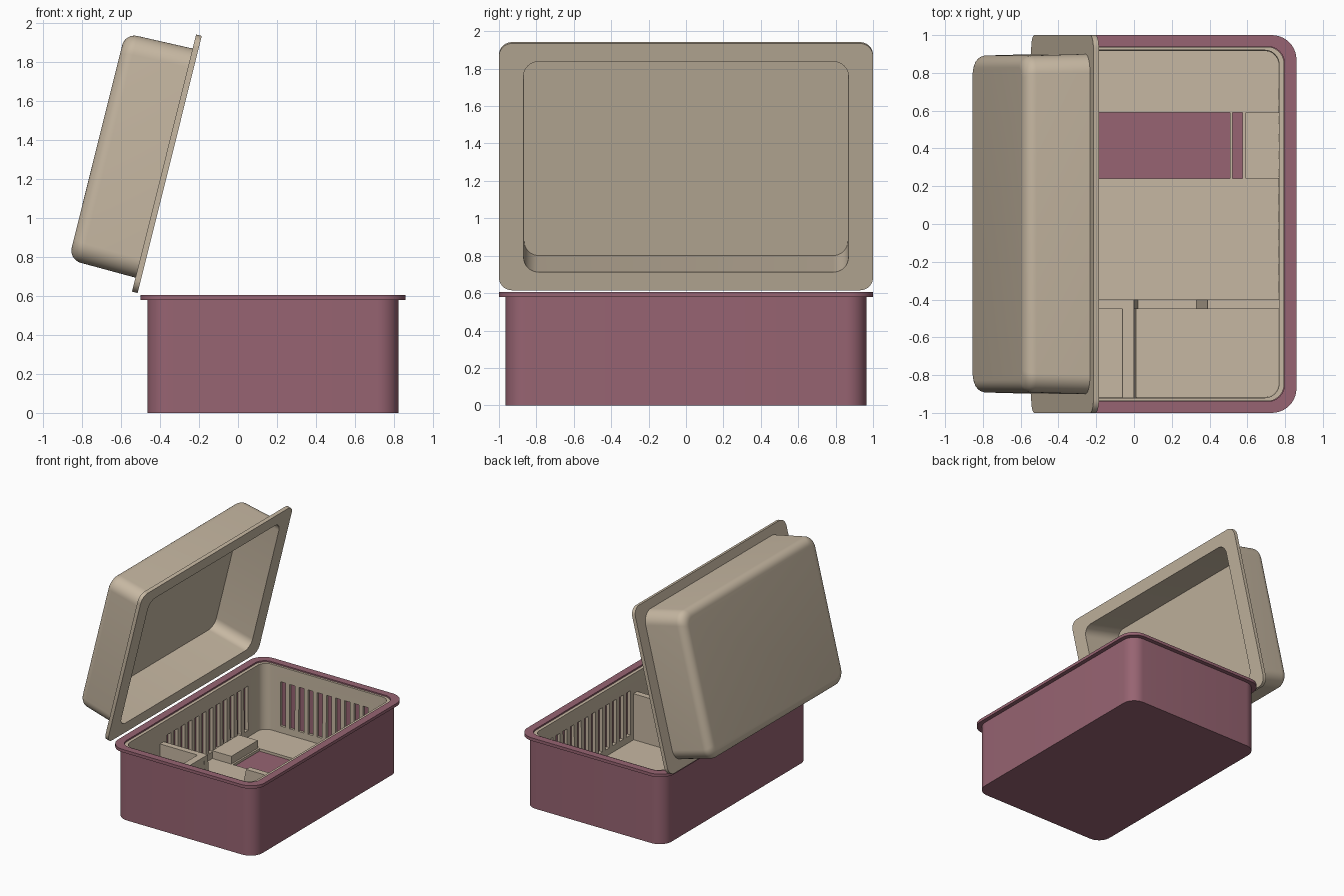
import bpy, bmesh, math
from mathutils import Matrix

if "Cube" in bpy.data.objects:
    bpy.data.objects.remove(bpy.data.objects["Cube"])


def material(name, rgb):
    m = bpy.data.materials.new(name)
    m.diffuse_color = (*rgb, 1)
    m.use_nodes = True
    m.node_tree.nodes["Principled BSDF"].inputs["Base Color"].default_value = m.diffuse_color
    return m


MAROON = material("dusty maroon", (0.31, 0.127, 0.168))
BEIGE = material("warm beige", (0.565, 0.475, 0.36))
CX = 0.18  # tub centre in x


def finish(name, bm, mat, smooth=True):
    bmesh.ops.recalc_face_normals(bm, faces=bm.faces)
    me = bpy.data.meshes.new(name)
    bm.to_mesh(me)
    bm.free()
    me.materials.append(mat)
    ob = bpy.data.objects.new(name, me)
    bpy.context.collection.objects.link(ob)
    if smooth:
        shade(ob)
    return ob


def shade(ob):
    bpy.ops.object.select_all(action='DESELECT')
    ob.select_set(True)
    bpy.context.view_layer.objects.active = ob
    bpy.ops.object.shade_smooth_by_angle(angle=math.radians(35))


def rounded(hx, hy, r, z, cx, seg=10):
    pts = []
    for k, (sx, sy) in enumerate([(1, 1), (-1, 1), (-1, -1), (1, -1)]):
        for i in range(seg + 1):
            a = math.pi / 2 * (k + i / seg)
            pts.append((cx + sx * (hx - r) + r * math.cos(a),
                        sy * (hy - r) + r * math.sin(a), z))
    return pts


def loft(name, rings, mat, cx):
    """Skin a chain of rounded rectangles and cap both ends."""
    bm = bmesh.new()
    loops = [[bm.verts.new(p) for p in rounded(*r, cx)] for r in rings]
    n = len(loops[0])
    for a, b in zip(loops, loops[1:]):
        for i in range(n):
            j = (i + 1) % n
            bm.faces.new((a[i], a[j], b[j], b[i]))
    bm.faces.new(loops[0])
    bm.faces.new(loops[-1])
    return finish(name, bm, mat)


def add_box(bm, x0, x1, y0, y1, z0, z1):
    m = Matrix.Translation(((x0 + x1) / 2, (y0 + y1) / 2, (z0 + z1) / 2)) @ \
        Matrix.Diagonal((x1 - x0, y1 - y0, z1 - z0, 1))
    bmesh.ops.create_cube(bm, size=1, matrix=m)


def box(name, mat, *dims):
    bm = bmesh.new()
    add_box(bm, *dims)
    return finish(name, bm, mat, False)


def prism_y(name, profile, y0, y1, mat):
    bm = bmesh.new()
    f = bm.faces.new([bm.verts.new((x, y0, z)) for x, z in profile])
    ext = bmesh.ops.extrude_face_region(bm, geom=[f])
    vs = [v for v in ext["geom"] if isinstance(v, bmesh.types.BMVert)]
    bmesh.ops.translate(bm, verts=vs, vec=(0, y1 - y0, 0))
    return finish(name, bm, mat, False)


# Outer tub with flanged rim
loft("outer_tub", [(.645, .965, .11, 0), (.645, .965, .11, .58),
                   (.68, 1, .13, .58), (.68, 1, .13, .605),
                   (.617, .94, .09, .605), (.617, .94, .09, .02)], MAROON, CX)

# Inner liner, a thin tray inside the tub
liner = loft("inner_liner", [(.614, .938, .088, .024), (.614, .938, .088, .595),
                             (.588, .92, .075, .595), (.585, .917, .075, .045)],
             BEIGE, CX)

# Cutters: vent slots in three walls and the floor channel
cb = bmesh.new()
for i in range(10):
    x = -.25 + i * .085
    add_box(cb, x, x + .048, .88, .99, .10, .47)
for i in range(12):
    y = -.36 + i * .093
    for x in (CX - .6, CX + .6):
        add_box(cb, x - .045, x + .045, y, y + .052, .10, .47)
add_box(cb, CX - .395, CX + .395, .24, .59, 0, .08)
cutter = finish("slot_cutter", cb, BEIGE, False)
cutter.hide_render = True
mod = liner.modifiers.new("slots", 'BOOLEAN')
mod.object = cutter
mod.operation = 'DIFFERENCE'
mod.solver = 'EXACT'
dg = bpy.context.evaluated_depsgraph_get()
liner.data = bpy.data.meshes.new_from_object(liner.evaluated_get(dg))
liner.modifiers.clear()
bpy.data.objects.remove(cutter)
shade(liner)

# Raised blocks at both ends of the channel, and thin cross bars
for s, side in ((-1, "left"), (1, "right")):
    xa, xb = sorted((CX + s * .41, CX + s * .588))
    box(side + "_block", BEIGE, xa, xb, .24, .59, .03, .11)
box("channel_bar", BEIGE, .507, .522, .24, .59, .02, .05)

# Notched long divider and the short cross divider
prism_y("long_divider", [(-.41, .03), (-.41, .43), (0, .43), (.02, .15),
                         (.33, .15), (.39, .43), (.77, .43), (.77, .03)],
        -.45, -.40, BEIGE)
prism_y("cross_divider", [(-.065, .03), (-.06, .43), (0, .43), (.015, .03)],
        -.92, -.44, BEIGE)

# Open lid: hollow dome with a flange, tilted back past vertical
R = .065
rings = [(.575, .865, .08, .345), (.58, .868, .08, 0), (.68, 1, .07, 0),
         (.68, 1, .07, .03), (.606, .9, .1, .03)]
for i in range(9):
    a = math.pi / 2 * i / 8
    d = R * (1 - math.cos(a))
    rings.append((.6 - d, .892 - d, .1 - d * .6, .32 + R * math.sin(a)))
lid = loft("lid", rings, BEIGE, .68)
lid.matrix_world = Matrix.Translation((-.515, 0, .615)) @ \
    Matrix.Rotation(math.radians(-76), 4, 'Y')
